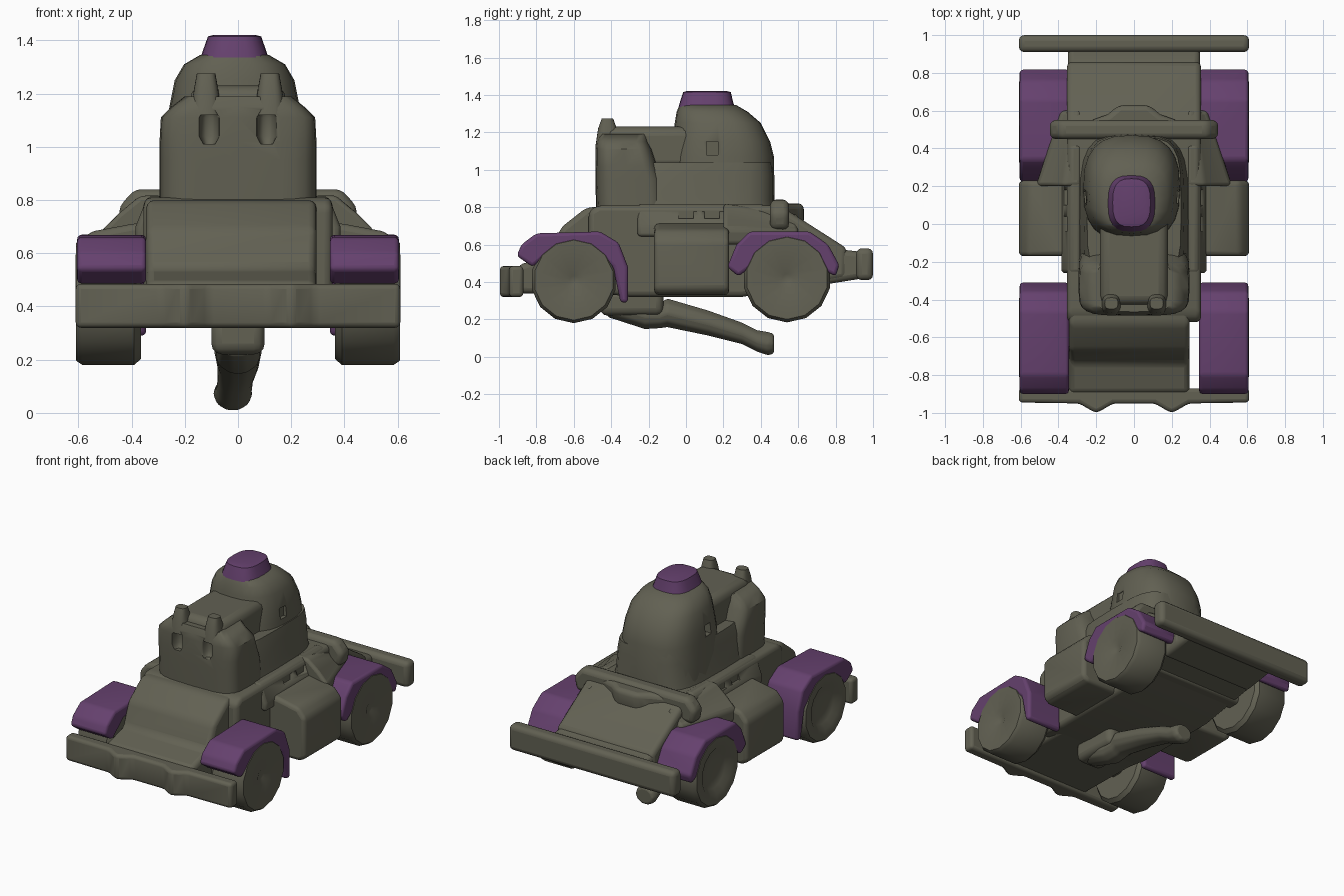
import bpy, bmesh, math
from mathutils import Vector

cube = bpy.data.objects.get("Cube")
if cube:
    bpy.data.objects.remove(cube, do_unlink=True)


def make_mat(name, rgb):
    m = bpy.data.materials.new(name)
    m.use_nodes = True
    m.diffuse_color = (*rgb, 1)
    bsdf = m.node_tree.nodes["Principled BSDF"]
    bsdf.inputs["Base Color"].default_value = (*rgb, 1)
    bsdf.inputs["Roughness"].default_value = 0.8
    return m


OLIVE = make_mat("olive grey", (0.122, 0.119, 0.086))
PURPLE = make_mat("purple", (0.13, 0.052, 0.155))


def finish(name, bm, mat, bevel=0.0):
    bmesh.ops.recalc_face_normals(bm, faces=bm.faces)
    me = bpy.data.meshes.new(name)
    bm.to_mesh(me)
    bm.free()
    ob = bpy.data.objects.new(name, me)
    bpy.context.collection.objects.link(ob)
    me.materials.append(mat)
    if bevel:
        mod = ob.modifiers.new("soft edges", 'BEVEL')
        mod.width, mod.segments = bevel, 3
        mod.limit_method, mod.angle_limit = 'ANGLE', math.radians(25)
    bpy.ops.object.select_all(action='DESELECT')
    ob.select_set(True)
    bpy.context.view_layer.objects.active = ob
    bpy.ops.object.shade_smooth_by_angle(angle=math.radians(40))
    return ob


def box(name, lo, hi, mat=OLIVE, bevel=0.03):
    bm = bmesh.new()
    bmesh.ops.create_cube(bm, size=1)
    for v in bm.verts:
        v.co = Vector([a + (b - a) * (c + 0.5) for a, b, c in zip(lo, hi, v.co)])
    return finish(name, bm, mat, bevel)


def bridge(bm, rings):
    """Join equal closed rings of points into one capped skin."""
    rings = [[bm.verts.new(p) for p in ring] for ring in rings]
    n = len(rings[0])
    for p, q in zip(rings, rings[1:]):
        for i in range(n):
            j = (i + 1) % n
            bm.faces.new((p[i], p[j], q[j], q[i]))
    bm.faces.new(rings[0])
    bm.faces.new(rings[-1])


def prism(name, points, a, b, axis='x', mat=OLIVE, bevel=0.03):
    """Extrude a (y, z), (x, z) or (x, y) profile along x, y or z."""
    place = {'x': lambda p, t: (t, p[0], p[1]),
             'y': lambda p, t: (p[0], t, p[1]),
             'z': lambda p, t: (p[0], p[1], t)}[axis]
    bm = bmesh.new()
    bridge(bm, [[place(p, t) for p in points] for t in (a, b)])
    return finish(name, bm, mat, bevel)


def stack(name, levels, mat=OLIVE, power=0.6, x=0.0, sides=24):
    """Loft rounded-square rings given as (z, half x, y front, y back)."""
    def ring(z, hx, y0, y1):
        for i in range(sides):
            c, s = math.cos(math.tau * i / sides), math.sin(math.tau * i / sides)
            yield (x + hx * math.copysign(abs(c) ** power, c),
                   (y0 + y1) / 2 + (y1 - y0) / 2 * math.copysign(abs(s) ** power, s), z)
    bm = bmesh.new()
    bridge(bm, [list(ring(*level)) for level in levels])
    return finish(name, bm, mat)


def tube(name, path, sides=10):
    """Loft slightly wide rings along a (x, y, z, radius) path that runs mostly in y."""
    bm = bmesh.new()
    bridge(bm, [[(x + 1.15 * r * math.cos(math.tau * i / sides), y, z + r * math.sin(math.tau * i / sides))
                 for i in range(sides)] for x, y, z, r in path])
    return finish(name, bm, OLIVE, 0.012)


def wheel(name, side, y, z, r, hub):
    """Tread and rounded shoulder, then a dished hub given as (x, radius factor)."""
    bm = bmesh.new()
    bridge(bm, [[(side * x, y + r * k * math.cos(math.tau * (i + .5) / 14),
                  z + r * k * math.sin(math.tau * (i + .5) / 14)) for i in range(14)]
                for x, k in ((0.365, 0.9), (0.39, 1), (0.585, 1), (0.608, 0.93), *hub)])
    finish(name, bm, OLIVE)


def cut(target, cutter):
    mod = target.modifiers.new("recess", 'BOOLEAN')
    mod.operation, mod.solver, mod.object = 'DIFFERENCE', 'EXACT', cutter
    cutter.hide_render = True
    cutter.hide_set(True)


# Hull: main block, nose set to one side and sloped tail
prism("hull", [(-0.52, 0.35), (-0.52, 0.78), (-0.47, 0.81), (0.5, 0.81), (0.86, 0.58), (0.86, 0.42),
               (0.3, 0.32), (-0.3, 0.32)], -0.355, 0.355)
prism("nose", [(-0.9, 0.34), (-0.9, 0.49), (-0.73, 0.54), (-0.67, 0.69), (-0.53, 0.8),
               (-0.3, 0.8), (-0.3, 0.33)], -0.345, 0.295)
prism("tail", [(0.7, 0.38), (0.7, 0.66), (0.86, 0.57), (0.95, 0.56), (0.95, 0.42)], -0.35, 0.35)
prism("rear_deck_ridge", [(-0.43, 0.68), (-0.45, 0.77), (-0.39, 0.84), (0.39, 0.84), (0.45, 0.77),
                          (0.43, 0.68)], 0.45, 0.55, 'y')
prism("rear_deck_step", [(-0.36, 0.5), (-0.14, 0.58), (-0.08, 0.63), (0.08, 0.63), (0.14, 0.58),
                         (0.36, 0.5)], 0.7, 0.82, 'z')

# Bumpers, the front one with two soft bulges
bulge = [(-0.29, -0.95), (-0.23, -0.985), (-0.2, -1.0), (-0.17, -0.985), (-0.11, -0.95)]
prism("front_bumper", [(-0.61, -0.87), (-0.61, -0.945)] + bulge + [(-x, y) for x, y in reversed(bulge)]
      + [(0.61, -0.945), (0.61, -0.87)], 0.32, 0.485, 'z', bevel=0.02)
box("rear_bumper", (-0.61, 0.91, 0.41), (0.61, 1.0, 0.58))

# Sides: wheels, fenders, pods and shoulders; fenders reach in behind the wheel faces
FRONT_ARCH = [(-0.905, 0.54), (-0.88, 0.6), (-0.8, 0.66), (-0.46, 0.67), (-0.36, 0.61), (-0.31, 0.48),
              (-0.31, 0.29), (-0.35, 0.29), (-0.39, 0.48), (-0.5, 0.58), (-0.7, 0.58), (-0.82, 0.48)]
REAR_ARCH = [(0.22, 0.48), (0.27, 0.6), (0.34, 0.67), (0.66, 0.67), (0.76, 0.6), (0.82, 0.49),
             (0.8, 0.43), (0.72, 0.47), (0.65, 0.58), (0.42, 0.58), (0.35, 0.48), (0.28, 0.43)]
FLAT = ((0.606, 0.25), (0.59, 0.1))
DISHED = ((0.605, 0.66), (0.58, 0.52), (0.575, 0.2))
for s, side in ((1, "left"), (-1, "right")):
    hub = FLAT if s > 0 else DISHED
    wheel(side + "_front_wheel", s, -0.6, 0.41, 0.23, hub)
    wheel(side + "_rear_wheel", s, 0.54, 0.42, 0.236, hub)
    prism(side + "_front_fender", FRONT_ARCH, s * 0.345, s * 0.605, mat=PURPLE, bevel=0.018)
    prism(side + "_rear_fender", REAR_ARCH, s * 0.34, s * 0.605, mat=PURPLE, bevel=0.018)
    prism(side + "_side_pod", [(s * 0.3, 0.33), (s * 0.3, 0.72), (s * 0.4, 0.71), (s * 0.56, 0.68),
                               (s * 0.61, 0.62), (s * 0.61, 0.36), (s * 0.57, 0.33)], -0.17, 0.23, 'y')
    # shoulder narrows toward the tail
    shoulder = prism(side + "_rear_shoulder", [(s * 0.28, 0.6), (s * 0.28, 0.82), (s * 0.37, 0.82),
                                               (s * 0.45, 0.755), (s * 0.52, 0.685), (s * 0.52, 0.6)],
                     0.2, 0.6, 'y')
    for v in shoulder.data.vertices:
        if v.co.y > 0.5:
            v.co.x = s * (0.28 + (abs(v.co.x) - 0.28) * 0.45)
            v.co.z -= 0.06 * (v.co.z > 0.75)
    rail = prism(side + "_deck_rail", [(s * 0.28, 0.66), (s * 0.28, 0.815), (s * 0.34, 0.815),
                                       (s * 0.385, 0.7), (s * 0.385, 0.64)], -0.26, 0.42, 'y', bevel=0.02)
    # vents above the pods
    for k in range(2):
        y = -0.04 + k * 0.14
        cut(rail, box(f"{side}_vent_cutter_{k}", (s * 0.36 - 0.02, y, 0.74),
                      (s * 0.36 + 0.02, y + 0.08, 0.78), bevel=0))

# Turret: base, front block, bridge, dome and cap
stack("turret_base", [(0.76, 0.3, -0.46, 0.48), (0.84, 0.28, -0.45, 0.47), (0.97, 0.265, -0.4, 0.47),
                      (1.04, 0.25, -0.3, 0.46)], power=0.5)
front = stack("turret_front_block", [(0.78, 0.295, -0.48, -0.1), (0.95, 0.295, -0.485, -0.12),
                                     (1.02, 0.295, -0.485, -0.15), (1.11, 0.29, -0.485, -0.18),
                                     (1.15, 0.25, -0.48, -0.2), (1.19, 0.2, -0.465, -0.2)], power=0.45)
box("turret_bridge", (-0.18, -0.43, 1.0), (0.18, 0.1, 1.23), bevel=0.05)
dome = stack("turret_dome", [(0.8, 0.265, -0.1, 0.475), (1.07, 0.255, -0.09, 0.47), (1.15, 0.245, -0.075, 0.45),
                             (1.25, 0.225, -0.06, 0.4), (1.31, 0.19, -0.05, 0.33), (1.345, 0.13, -0.035, 0.27)],
             power=0.75, x=-0.013)
stack("turret_cap", [(1.335, 0.128, -0.04, 0.26), (1.37, 0.116, -0.03, 0.25), (1.415, 0.1, -0.015, 0.24),
                     (1.42, 0.08, 0.0, 0.22)], PURPLE, power=0.7, x=-0.013)
for s, side in ((1, "left"), (-1, "right")):
    stack(side + "_turret_horn", [(1.12, 0.06, -0.485, -0.34), (1.22, 0.045, -0.47, -0.37),
                                  (1.275, 0.035, -0.45, -0.39)], power=0.7, x=s * 0.12)
    cut(front, stack(side + "_port_cutter", [(1.01, 0.025, -0.6, -0.45), (1.04, 0.04, -0.6, -0.43),
                                             (1.11, 0.04, -0.6, -0.43), (1.14, 0.025, -0.6, -0.45)],
                     power=0.8, x=s * 0.108))
    cut(dome, box(side + "_dome_port_cutter", (s * 0.245 - 0.03, 0.11, 1.08),
                  (s * 0.245 + 0.03, 0.17, 1.15), bevel=0))
front.modifiers.new("even shading", 'WEIGHTED_NORMAL').keep_sharp = True

# Underside: axles, mount and trailing boom
box("front_axle", (-0.42, -0.65, 0.36), (0.29, -0.55, 0.45), bevel=0.02)
box("rear_axle", (-0.42, 0.49, 0.36), (0.42, 0.59, 0.45), bevel=0.02)
box("boom_mount", (-0.1, -0.46, 0.22), (0.1, -0.12, 0.36), bevel=0.04)
tube("trailing_boom", [(0, -0.42, 0.28, 0.07), (0, -0.22, 0.22, 0.075), (0, -0.14, 0.22, 0.07),
                       (0, -0.1, 0.235, 0.08), (0, 0.12, 0.18, 0.07), (-0.01, 0.3, 0.125, 0.06),
                       (-0.015, 0.38, 0.085, 0.06), (-0.02, 0.44, 0.07, 0.065), (-0.02, 0.47, 0.07, 0.055)])
